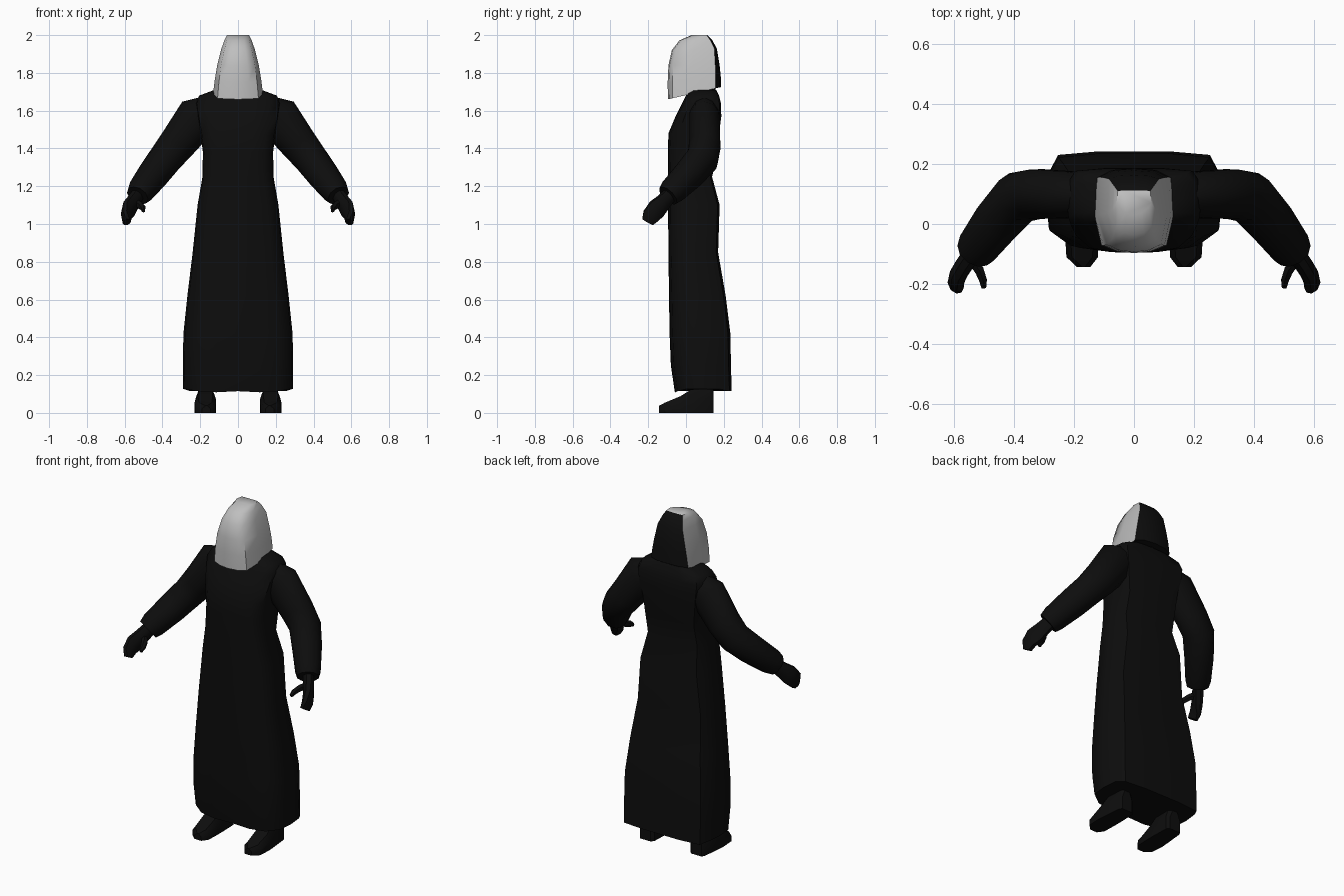
import bpy, bmesh, math
from mathutils import Vector

if "Cube" in bpy.data.objects:
    bpy.data.objects.remove(bpy.data.objects["Cube"])


def material(name, value):
    m = bpy.data.materials.new(name)
    m.diffuse_color = (value, value, value, 1)
    m.use_nodes = True
    m.node_tree.nodes["Principled BSDF"].inputs["Base Color"].default_value = m.diffuse_color
    return m


BLACK = material("black cloth", 0.004)
WHITE = material("pale grey mask", 0.52)


def loft(name, rings, mats=(BLACK,), rule=None, mirror=False, angle=50):
    """Skin closed rings of equal point count and cap both ends."""
    bm = bmesh.new()
    rows = [[bm.verts.new(p) for p in ring] for ring in rings]
    n = len(rows[0])
    for r, (a, b) in enumerate(zip(rows, rows[1:])):
        for i in range(n):
            j = (i + 1) % n
            f = bm.faces.new((a[i], a[j], b[j], b[i]))
            if rule:
                f.material_index = rule(i)
    start = bm.faces.new(rows[0][::-1])
    bm.faces.new(rows[-1])
    if rule:
        start.material_index = 1
    bmesh.ops.recalc_face_normals(bm, faces=bm.faces)
    me = bpy.data.meshes.new(name)
    bm.to_mesh(me)
    bm.free()
    for m in mats:
        me.materials.append(m)
    ob = bpy.data.objects.new(name, me)
    bpy.context.collection.objects.link(ob)
    bpy.ops.object.select_all(action='DESELECT')
    ob.select_set(True)
    bpy.context.view_layer.objects.active = ob
    bpy.ops.object.shade_smooth_by_angle(angle=math.radians(angle))
    if mirror:
        ob.modifiers.new("Mirror", 'MIRROR').use_mirror_merge = False
    return ob


def symmetric(half):
    """Complete a half outline that starts and ends on x = 0."""
    return half + [(-x, y, z) for x, y, z in half[-2:0:-1]]


def tube(name, stations, sides=8):
    """Mirrored limb; each station is centre, horizontal and upright radius."""
    pts = [Vector(s[0]) for s in stations]
    rings = []
    for i, (c, ru, rv) in enumerate(stations):
        t = (pts[min(i + 1, len(pts) - 1)] - pts[max(i - 1, 0)]).normalized()
        u = t.cross(Vector((0, 0, 1))).normalized()
        v = u.cross(t)
        rings.append([pts[i] + u * ru * math.cos(a) + v * rv * math.sin(a)
                      for a in (2 * math.pi * (k + 0.5) / sides for k in range(sides))])
    return loft(name, rings, mirror=True)


# Robe: height, half width, front y, back y
robe = []
for z, w, f, b in [(0.115, .29, -.06, .242), (0.25, .292, -.08, .238),
                   (0.42, .289, -.087, .235), (0.62, .268, -.09, .21),
                   (0.85, .24, -.093, .17), (1.10, .214, -.095, .178),
                   (1.25, .188, -.096, .138), (1.38, .186, -.096, .168),
                   (1.48, .198, -.093, .175), (1.57, .215, -.055, .187),
                   (1.64, .225, -.02, .185), (1.68, .205, 0.0, .175),
                   (1.71, .125, .01, .16)]:
    d = b - f
    lift = 0.012 if z < 0.2 else 0
    robe.append(symmetric([(0, f, z), (.4 * w, f + .01 * d, z - lift * .5),
                           (.74 * w, f + .05 * d, z), (.97 * w, f + .2 * d, z + lift),
                           (w, f + .5 * d, z + lift), (.97 * w, f + .78 * d, z + lift),
                           (.87 * w, f + .96 * d, z), (.4 * w, b, z), (0, b, z)]))
loft("robe", robe)

# Neck, hidden under the hood
loft("neck", [symmetric([(0, .0, z), (.07, .02, z), (.085, .08, z), (.07, .14, z),
                         (0, .155, z)]) for z in (1.68, 1.78)])

# Hood: front height, back height, half width, front y, mask edge y, back y
hood = []
for zf, zb, w, f, e, b in [(1.66, 1.725, .132, -.096, .155, .186),
                           (1.75, 1.78, .123, -.097, .156, .184),
                           (1.84, 1.84, .110, -.093, .155, .178),
                           (1.92, 1.93, .089, -.075, .15, .163),
                           (1.972, 1.975, .072, -.035, .128, .138),
                           (2.0, 2.0, .058, .03, .11, .112)]:
    def pt(x, y):
        return (x * w, y, zf + (zb - zf) * (y - f) / (b - f))
    hood.append(symmetric([pt(0, f), pt(.45, f + .006), pt(.82, f + .025),
                           pt(1, f + .5 * (e - f)), pt(.93, e),
                           pt(.55, e + .8 * (b - e)), pt(0, b)]))
loft("hood", hood, (WHITE, BLACK), lambda i: int(4 <= i <= 7))

# Sleeves
tube("sleeve", [((.14, .095, 1.60), .07, .085), ((.215, .097, 1.565), .082, .115),
                ((.325, .10, 1.42), .086, .098), ((.385, .088, 1.345), .088, .092),
                ((.45, .015, 1.26), .084, .084), ((.515, -.07, 1.175), .073, .073),
                ((.532, -.095, 1.15), .062, .062)], 10)

# Hands and thumbs
tube("hand", [((.525, -.08, 1.16), .034, .04), ((.553, -.118, 1.118), .032, .046),
              ((.578, -.155, 1.08), .031, .056), ((.592, -.185, 1.043), .028, .05),
              ((.588, -.203, 1.01), .022, .034)])
tube("thumb", [((.55, -.11, 1.115), .02, .022), ((.517, -.15, 1.098), .018, .021),
               ((.503, -.185, 1.085), .015, .018), ((.50, -.21, 1.07), .009, .011)], 6)

# Shoes: y, inner x, outer x, top height
shoe = []
for y, xi, xo, h in [(-.143, .145, .19, .038), (-.11, .12, .225, .055),
                     (-.03, .117, .23, .088), (.03, .117, .225, .125),
                     (.13, .12, .215, .135), (.145, .135, .205, .12)]:
    m = .018
    shoe.append([(xi, y, 0), (xo, y, 0), (xo, y, h * .6), (xo - m, y, h),
                 (xi + m, y, h), (xi, y, h * .6)])
loft("shoe", shoe, mirror=True, angle=35)
